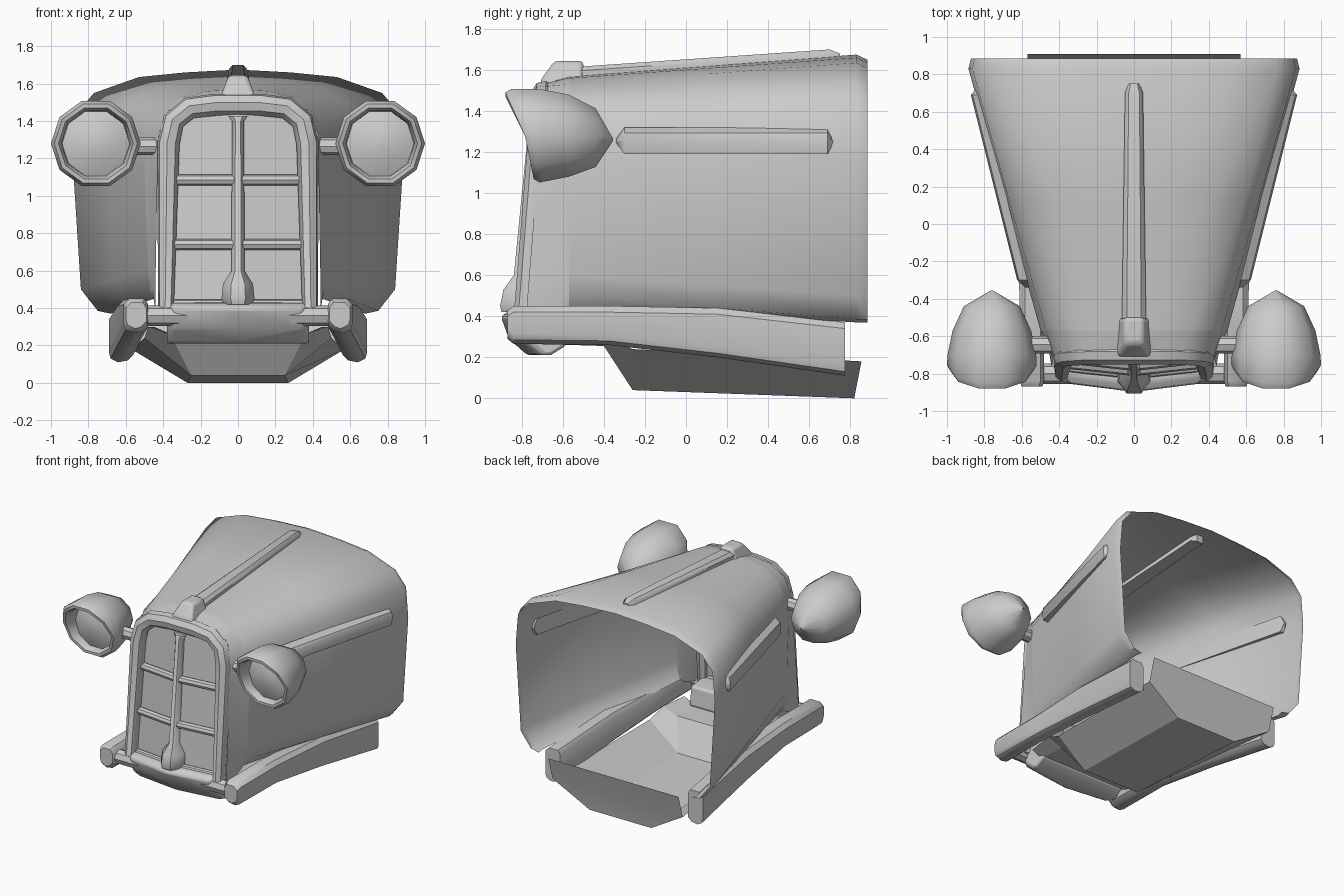
import bpy, bmesh, math

if "Cube" in bpy.data.objects:
    bpy.data.objects.remove(bpy.data.objects["Cube"])


def finish(ob, mirror=False, bevel=0, angle=40):
    bpy.ops.object.select_all(action='DESELECT')
    ob.select_set(True)
    bpy.context.view_layer.objects.active = ob
    if ob.type == 'CURVE':
        bpy.ops.object.convert(target='MESH')
        ob = bpy.context.object
    if bevel:
        m = ob.modifiers.new("Bevel", 'BEVEL')
        m.width, m.segments, m.angle_limit = bevel, 2, math.radians(35)
    if mirror:
        m = ob.modifiers.new("Mirror", 'MIRROR')
        m.use_clip = True
    bpy.ops.object.shade_smooth_by_angle(angle=math.radians(angle))
    return ob


def loft(name, rings, closed=True, caps=True, **kw):
    """Skin a list of equally long point rings."""
    bm = bmesh.new()
    rows = [[bm.verts.new(p) for p in r] for r in rings]
    n = len(rows[0])
    for a, b in zip(rows, rows[1:]):
        for i in range(n if closed else n - 1):
            j = (i + 1) % n
            bm.faces.new((a[i], a[j], b[j], b[i]))
    if closed and caps:
        bm.faces.new(rows[0])
        bm.faces.new(rows[-1])
    bmesh.ops.recalc_face_normals(bm, faces=bm.faces)
    me = bpy.data.meshes.new(name)
    bm.to_mesh(me)
    bm.free()
    ob = bpy.data.objects.new(name, me)
    bpy.context.collection.objects.link(ob)
    return finish(ob, **kw)


def tube(name, pts, r, cyclic=False, **kw):
    cu = bpy.data.curves.new(name, 'CURVE')
    cu.dimensions = '3D'
    cu.bevel_depth, cu.bevel_resolution, cu.use_fill_caps = r, 2, True
    sp = cu.splines.new('POLY')
    sp.points.add(len(pts) - 1)
    for p, co in zip(sp.points, pts):
        p.co = (*co, 1)
    sp.use_cyclic_u = cyclic
    ob = bpy.data.objects.new(name, cu)
    bpy.context.collection.objects.link(ob)
    return finish(ob, **kw)


def mix(a, b, t):
    return [tuple(p + (q - p) * t for p, q in zip(u, v)) for u, v in zip(a, b)]


def at(sec, y):
    return [(x, y, z) for x, z in sec]


# Hood: half sections from the grille back to the wide open end
front = [(0, 1.57), (.16, 1.56), (.30, 1.53), (.41, 1.45), (.47, 1.33),
         (.50, 1.15), (.48, .60), (.47, .50), (.45, .45)]
back = [(0, 1.675), (.28, 1.66), (.53, 1.635), (.77, 1.55), (.865, 1.44),
        (.885, 1.2), (.84, .50), (.75, .385), (.68, .37)]
lip = [(x * .985, z - .025 if z > 1 else z) for x, z in back]
loft("hood", [at(front, -.57), at(mix(front, back, .5), .125), at(back, .83), at(lip, .885)],
     closed=False, mirror=True)


# Grille shell between hood and frame
def slope_y(z):
    return -.80 + (z - .4) * .08


shell = [(0, 1.535), (.14, 1.535), (.27, 1.52), (.38, 1.44), (.425, 1.33),
         (.43, 1.15), (.44, .60), (.44, .50), (.44, .36)]
neck = mix(front, shell, .3)
loft("grille_shell", [[(x, slope_y(z) + .02, z) for x, z in shell], at(neck, -.61), at(front, -.57)],
     closed=False, mirror=True)

# Grille frame tube
half = [(.385, .38), (.372, 1.28), (.345, 1.40), (.26, 1.47), (.12, 1.487)]
path = half + [(-x, z) for x, z in reversed(half)]
tube("grille_frame", [(x, slope_y(z) + .02, z) for x, z in path], .06, cyclic=True)


# Grille panel, folded slightly forward at the centre
def panel_y(x, z):
    return slope_y(z) + .04 - .04 * (1 - abs(x) / .37)


loft("grille_panel", [[(x, panel_y(x, z), z) for x in (-.37, 0, .37)] for z in (.38, 1.46)],
     closed=False, angle=10)
for z, r in ((1.085, .03), (.74, .03), (.425, .022)):
    tube("grille_cross_bar", [(x, panel_y(x, z) - .01, z) for x in (-.34, 0, .34)], r)

# Centre bar with flared foot
bar = []
for z, w, d in ((.42, .075, .10), (.45, .088, .11), (.53, .08, .10), (.60, .035, .055), (1.40, .032, .04), (1.425, .05, .03)):
    y = panel_y(0, z)
    bar.append([(-w, y + .02, z), (-w, y - d * .4, z), (-w * .45, y - d, z),
                (w * .45, y - d, z), (w, y - d * .4, z), (w, y + .02, z)])
loft("grille_centre_bar", bar)

# Chin below the grille
chin = [(-.60, .41), (-.82, .43), (-.87, .40), (-.83, .29), (-.74, .21), (-.66, .21), (-.58, .26)]
loft("grille_chin", [[(x, y + s if y < -.7 else y, z) for y, z in chin]
                     for x, s in ((-.38, .05), (-.34, .01), (0, -.033), (.34, .01), (.38, .05))], bevel=.015)

# Radiator cap and top ridge
loft("radiator_cap", [[(-w, a, z), (w, a, z), (w, b, z), (-w, b, z)]
                      for w, a, b, z in ((.1, -.71, -.5, 1.51), (.085, -.71, -.5, 1.55),
                                         (.05, -.64, -.5, 1.645))], bevel=.02)
loft("hood_ridge", [[(-w, y, z - .07), (-w, y, z - .02), (-w * .6, y, z), (w * .6, y, z),
                     (w, y, z - .02), (w, y, z - .07)]
                    for y, w, z in ((-.54, .065, 1.615), (.70, .048, 1.70), (.75, .03, 1.68))])

# Side trims
trim = []
for y, h, d in ((-.34, .01, .0), (-.30, .065, .035), (.69, .065, .035), (.72, .01, .0)):
    x = .58 + (y + .3) * .25
    trim.append([(x - .01, y, 1.255 - h), (x + d, y, 1.255 - h), (x + d + .01, y, 1.255),
                 (x + d, y, 1.255 + h * .6), (x - .01, y, 1.255 + h)])
loft("side_trim", trim, mirror=True)

# Chassis rails and front cross bar
rail = []
for y, a, b, lo, hi in ((-.87, .49, .60, .29, .43), (-.84, .48, .612, .265, .45),
                        (-.38, .48, .612, .26, .45), (.15, .515, .645, .20, .44), (.775, .56, .69, .11, .37)):
    rail.append([(a, y, lo + .04), (a + .03, y, lo + .01), (b - .05, y, lo), (b - .01, y, lo + .02),
                 (b, y, lo + .05), (b, y, hi - .03), (b - .03, y, hi), (a + .02, y, hi), (a, y, hi - .03)])
loft("chassis_rail", rail, mirror=True)
tube("front_cross_bar", [(-.5, -.80, .36), (.5, -.80, .36)], .055)

# Under tray and its rear plate
tray = [(-.62, .36, .262, .45, .30), (-.40, .36, .255, .48, .30), (-.26, .25, .04, .50, .24), (.82, .27, 0, .57, .18)]
loft("under_tray", [[(-e, y + (.035 if y > 0 else 0), t), (-w, y, z), (w, y, z), (e, y + (.035 if y > 0 else 0), t)]
                    for y, w, z, e, t in tray], closed=False, angle=15)
loft("rear_plate", [[(-w, y, z), (w, y, z)] for w, y, z in ((.27, .82, 0), (.57, .855, .18), (.57, .908, .36))],
     closed=False)


# Headlights: ten-sided pods with a visor pulled forward at the top
def lamp_ring(r, y, follow=0, lift=0):
    ring = []
    for i in range(10):
        a = i * math.tau / 10
        s = math.sin(a)
        f = -.785 - .10 * s if s > 0 else -.785 - .045 * s
        ring.append((.76 + r * math.cos(a), f + y if follow else y, 1.28 + lift + r * s))
    return ring


loft("headlight_pod", [lamp_ring(.005, -.355, lift=-.02), lamp_ring(.15, -.44, lift=-.01), lamp_ring(.21, -.57),
                       lamp_ring(.237, -.70), lamp_ring(.24, .03, 1), lamp_ring(.222, 0, 1),
                       lamp_ring(.20, 0, 1), lamp_ring(.185, .03, 1), lamp_ring(.18, -.68)],
     caps=False, mirror=True)
loft("headlight_lens", [lamp_ring(.182, -.69), lamp_ring(.10, -.725), lamp_ring(.01, -.735)], mirror=True)
tube("headlight_bracket", [(.40, -.645, 1.265), (.58, -.645, 1.265)], .047, mirror=True)
